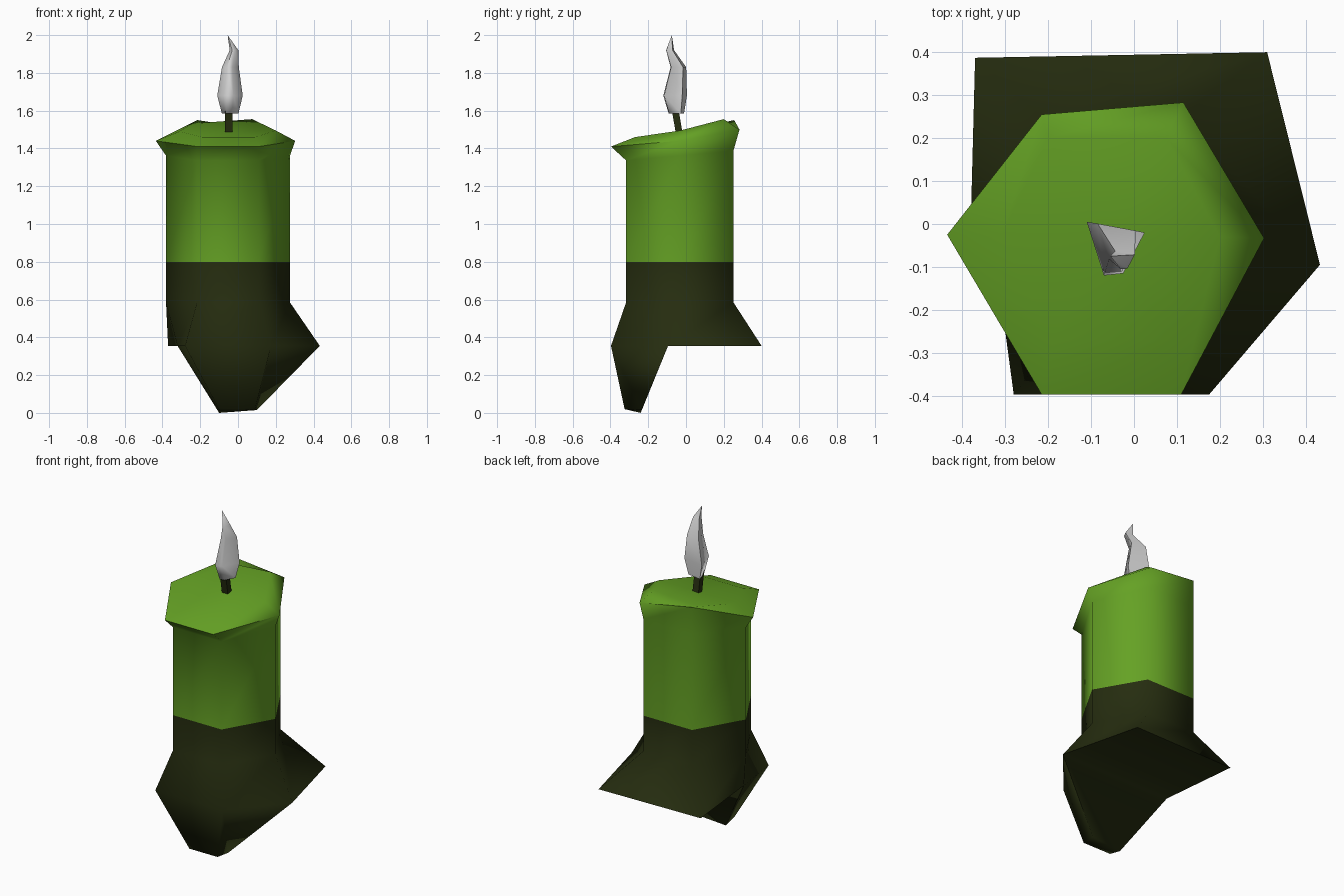
import bpy, bmesh, math

if "Cube" in bpy.data.objects:
    bpy.data.objects.remove(bpy.data.objects["Cube"])


def material(name, rgb):
    m = bpy.data.materials.new(name)
    m.diffuse_color = (*rgb, 1)
    m.use_nodes = True
    m.node_tree.nodes["Principled BSDF"].inputs["Base Color"].default_value = m.diffuse_color
    return m


GREEN = material("green wax", (0.13, 0.36, 0.018))
DARK = material("dark olive", (0.019, 0.026, 0.005))
WHITE = material("pale flame", (0.72, 0.72, 0.72))


def bridge(bm, a, b):
    n = len(a)
    for i in range(n):
        j = (i + 1) % n
        bm.faces.new((a[i], a[j], b[j], b[i]))


def finish(bm, name, mats, angle, rule=None):
    bmesh.ops.recalc_face_normals(bm, faces=bm.faces[:])
    if rule:
        for f in bm.faces:
            f.material_index = rule(f)
    me = bpy.data.meshes.new(name)
    bm.to_mesh(me)
    bm.free()
    for m in mats:
        me.materials.append(m)
    ob = bpy.data.objects.new(name, me)
    bpy.context.collection.objects.link(ob)
    bpy.ops.object.select_all(action='DESELECT')
    ob.select_set(True)
    bpy.context.view_layer.objects.active = ob
    bpy.ops.object.shade_smooth_by_angle(angle=math.radians(angle))
    return ob


# Candle: hexagonal rings, each starting at the left corner and running via the front
HEX = [(-0.053 + 0.328 * math.cos(math.radians(180 + 60 * i)),
        -0.033 + 0.328 * math.sin(math.radians(180 + 60 * i))) for i in range(6)]
flare = [(-0.32, -0.1, 0.355), (-0.28, -0.397, 0.355), (0.175, -0.397, 0.355),
         (0.433, -0.095, 0.355), (0.31, 0.4, 0.355), (-0.37, 0.387, 0.355)]
rim = [(-0.435, -0.025, 1.44), (-0.215, -0.397, 1.41), (0.11, -0.397, 1.41),
       (0.303, -0.033, 1.44), (0.115, 0.283, 1.50), (-0.215, 0.255, 1.55)]
crown = [(-0.31, -0.03, 1.49), (-0.19, -0.27, 1.46), (0.09, -0.27, 1.46),
         (0.2, -0.03, 1.495), (0.075, 0.2, 1.555), (-0.2, 0.2, 1.535)]
rings = [flare,
         [(x, y, 0.585) for x, y in HEX],
         [(x, y, 0.8) for x, y in HEX],
         [(x, y, 1.365 + 0.09 * y) for x, y in HEX],
         rim, crown]
bm = bmesh.new()
vs = [[bm.verts.new(p) for p in r] for r in rings]
for a, b in zip(vs, vs[1:]):
    bridge(bm, a, b)
center = bm.verts.new((-0.053, -0.04, 1.49))
for i in range(6):
    bm.faces.new((vs[-1][i], vs[-1][(i + 1) % 6], center))

# Underside: flat ledge at the back, tapering foot at the front
lo = vs[0]
foot = [bm.verts.new(p) for p in ((-0.1, -0.24, 0.0), (-0.1, -0.325, 0.02),
                                  (0.09, -0.325, 0.02), (0.1, -0.235, 0.015))]
bm.faces.new((lo[0], lo[3], lo[4], lo[5]))
bridge(bm, lo[:4], foot)
bm.faces.new(foot)
finish(bm, "candle", [GREEN, DARK], 80,
       lambda f: 1 if f.calc_center_median().z < 0.8 else 0)

# Wick: square, leaning forward
bm = bmesh.new()
ends = []
for z, cy in ((1.475, -0.035), (1.62, -0.06)):
    ends.append([bm.verts.new((-0.05 + dx, cy + dy, z)) for dx, dy in
                 ((-0.02, -0.018), (0.02, -0.018), (0.02, 0.018), (-0.02, 0.018))])
bridge(bm, *ends)
bm.faces.new(ends[0])
bm.faces.new(ends[1])
finish(bm, "wick", [DARK], 40)

# Flame: four-sided rings swaying up to a point
SECTION = ((-0.065, 0.065), (0.07, 0.04), (0.02, -0.055), (-0.025, -0.06))
bm = bmesh.new()
vs = []
for z, cx, cy, s in ((1.585, -0.043, -0.053, 0.65), (1.68, -0.045, -0.06, 1.0),
                     (1.83, -0.042, -0.042, 0.66), (1.92, -0.022, -0.085, 0.34)):
    vs.append([bm.verts.new((cx + s * x, cy + s * y, z)) for x, y in SECTION])
for a, b in zip(vs, vs[1:]):
    bridge(bm, a, b)
bm.faces.new(vs[0])
tip = bm.verts.new((-0.055, -0.075, 2.0))
for i in range(4):
    bm.faces.new((vs[-1][i], vs[-1][(i + 1) % 4], tip))
finish(bm, "flame", [WHITE], 80)
